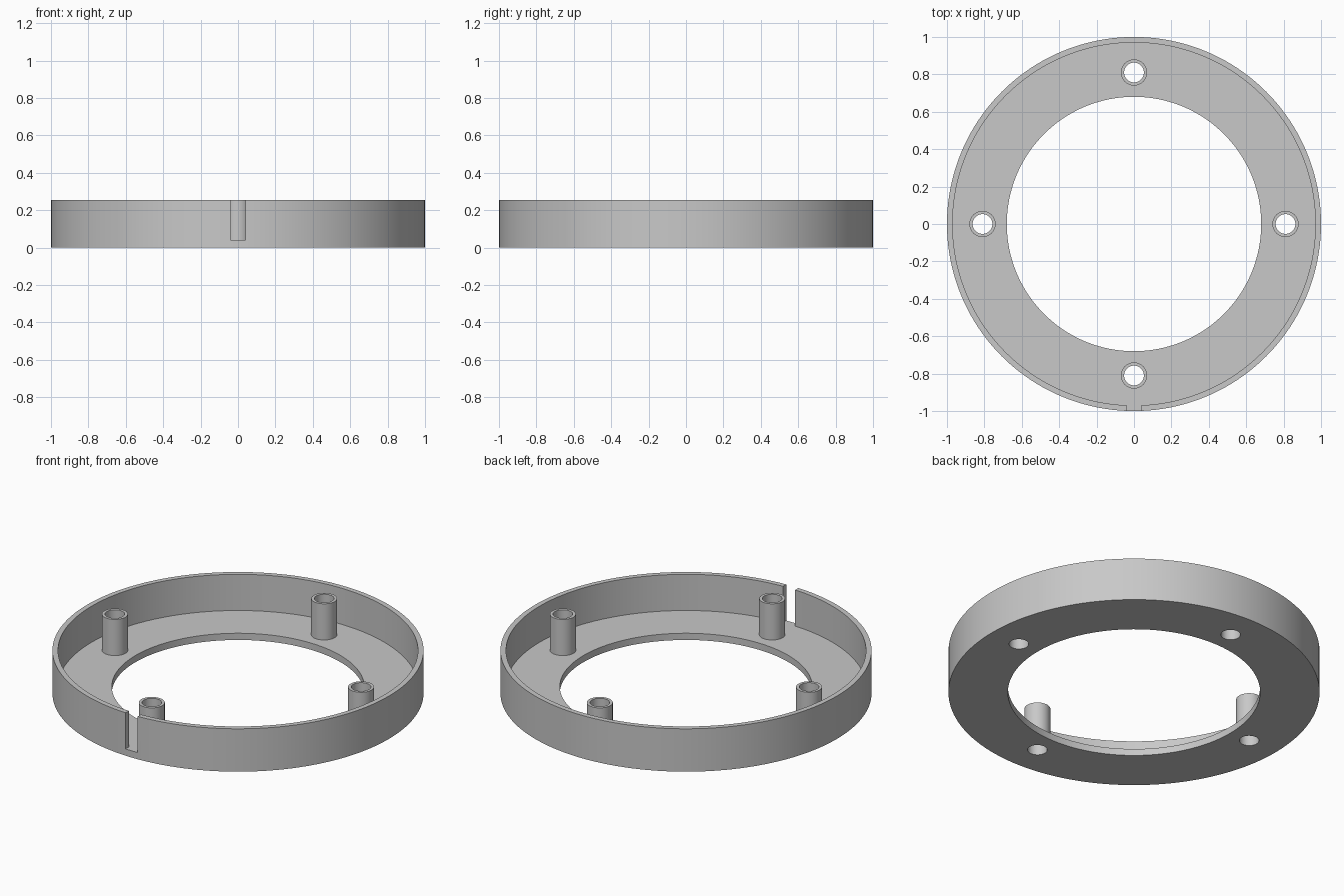
import bpy, bmesh, math
from mathutils import Vector

if "Cube" in bpy.data.objects:
    bpy.data.objects.remove(bpy.data.objects["Cube"], do_unlink=True)

HEIGHT, FLOOR = 0.255, 0.04
OUTER, WALL_IN, HOLE = 1.0, 0.97, 0.68
POST_AT, POST_R, BORE_R = 0.81, 0.07, 0.053

grey = bpy.data.materials.new("plain grey")
grey.use_nodes = True
colour = (0.58, 0.58, 0.58, 1)
grey.diffuse_color = colour
grey.node_tree.nodes["Principled BSDF"].inputs["Base Color"].default_value = colour


def lathe(name, profile, steps, centre=(0, 0)):
    """Spin a closed (radius, height) profile around a vertical axis."""
    bm = bmesh.new()
    rings = []
    for i in range(steps):
        a = 2 * math.pi * i / steps
        rings.append([bm.verts.new((centre[0] + r * math.cos(a),
                                    centre[1] + r * math.sin(a), z))
                      for r, z in profile])
    n = len(profile)
    for i in range(steps):
        a, b = rings[i], rings[(i + 1) % steps]
        for j in range(n):
            k = (j + 1) % n
            bm.faces.new((a[j], b[j], b[k], a[k]))
    return finish(bm, name)


def cylinder(name, radius, low, high, centre):
    bm = bmesh.new()
    bmesh.ops.create_cone(bm, cap_ends=True, segments=48, radius1=radius,
                          radius2=radius, depth=high - low)
    bmesh.ops.translate(bm, verts=bm.verts,
                        vec=(centre[0], centre[1], (low + high) / 2))
    return finish(bm, name)


def box(name, size, centre):
    bm = bmesh.new()
    bmesh.ops.create_cube(bm, size=1)
    bmesh.ops.scale(bm, verts=bm.verts, vec=size)
    bmesh.ops.translate(bm, verts=bm.verts, vec=Vector(centre))
    return finish(bm, name)


def finish(bm, name):
    bmesh.ops.recalc_face_normals(bm, faces=bm.faces)
    mesh = bpy.data.meshes.new(name)
    bm.to_mesh(mesh)
    bm.free()
    mesh.materials.append(grey)
    obj = bpy.data.objects.new(name, mesh)
    bpy.context.collection.objects.link(obj)
    return obj


def select(obj):
    bpy.ops.object.select_all(action="DESELECT")
    obj.select_set(True)
    bpy.context.view_layer.objects.active = obj


def cut(obj, cutter):
    """Subtract a helper shape and throw the helper away."""
    mod = obj.modifiers.new("cut", "BOOLEAN")
    mod.operation, mod.solver, mod.object = "DIFFERENCE", "EXACT", cutter
    select(obj)
    bpy.ops.object.modifier_apply(modifier=mod.name)
    bpy.data.objects.remove(cutter, do_unlink=True)


# Ring-shaped tray: flat floor with a thin upright rim
tray = lathe("ring_tray", [(HOLE, 0), (OUTER, 0), (OUTER, HEIGHT),
                           (WALL_IN, HEIGHT), (WALL_IN, FLOOR), (HOLE, FLOOR)], 160)

# Slot through the front of the rim, down to the floor
cut(tray, box("slot_cutter", (0.08, 0.2, 0.4), (0, -1, FLOOR + 0.2)))

# Four hollow screw posts, bored through the floor
parts = [tray]
spots = {"left": (1, 0), "back": (0, 1), "right": (-1, 0), "front": (0, -1)}
for side, (dx, dy) in spots.items():
    centre = (dx * POST_AT, dy * POST_AT)
    cut(tray, cylinder("bore_cutter", BORE_R, -0.1, 0.15, centre))
    parts.append(lathe(side + "_screw_post",
                       [(BORE_R, FLOOR), (POST_R, FLOOR),
                        (POST_R, HEIGHT), (BORE_R, HEIGHT)], 48, centre))

# Smooth round walls, crisp edges
for part in parts:
    select(part)
    bpy.ops.object.shade_smooth_by_angle(angle=math.radians(30))
